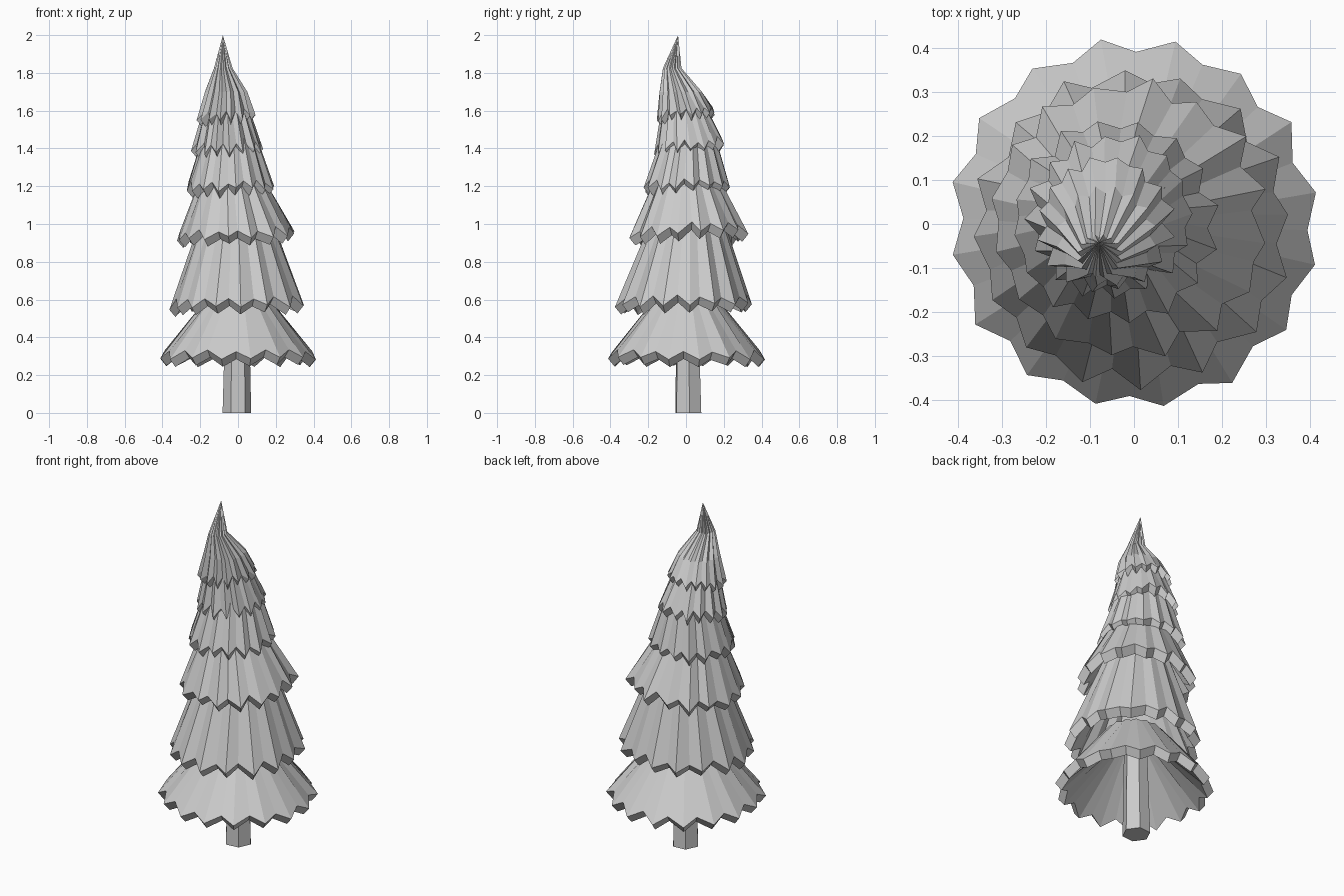
import bpy
import math
import random

random.seed(4)
cube = bpy.data.objects.get("Cube")
if cube:
    bpy.data.objects.remove(cube)

grey = bpy.data.materials.new("plain grey")
grey.use_nodes = True
COLOUR = (0.6, 0.6, 0.6, 1)
grey.diffuse_color = COLOUR
grey.node_tree.nodes["Principled BSDF"].inputs["Base Color"].default_value = COLOUR

TIPS = 16


def ring(centre, radius, count, phase, pleat=0.0, drop=0.0, tilt=(0, 0), jitter=None):
    """Closed ring alternating between outer tips and inner valleys."""
    cx, cy, cz = centre
    points = []
    for i in range(count):
        a = math.radians(phase) + math.tau * i / count
        side = 1 if i % 2 == 0 else -1
        dr, dz, da = jitter[i] if jitter else (0, 0, 0)
        r = radius + side * pleat + dr
        x, y = r * math.cos(a + da), r * math.sin(a + da)
        z = cz - side * drop + dz + tilt[0] * x + tilt[1] * y
        points.append((cx + x, cy + y, z))
    return points


def loft(name, rings, tip=None):
    """Join rings of equal size in order and close both ends."""
    n = len(rings[0])
    verts = [p for r in rings for p in r]
    faces = []
    for k in range(len(rings) - 1):
        for i in range(n):
            j = (i + 1) % n
            faces.append((k * n + i, k * n + j, (k + 1) * n + j, (k + 1) * n + i))
    faces.append(tuple(reversed(range(n))))
    last = (len(rings) - 1) * n
    if tip:
        verts.append(tip)
        faces += [(last + i, last + (i + 1) % n, len(verts) - 1) for i in range(n)]
    else:
        faces.append(tuple(range(last, last + n)))
    mesh = bpy.data.meshes.new(name)
    mesh.from_pydata(verts, [], faces)
    mesh.materials.append(grey)
    obj = bpy.data.objects.new(name, mesh)
    bpy.context.collection.objects.link(obj)


def branch_tier(name, rim, radius, upper, phase, tilt, rough, tip=None):
    """Hollow pleated skirt with a thick zigzag rim.
    upper: (centre, radius, pleat) rings from the rim upwards."""
    n = TIPS * 2
    jitter = [(random.uniform(-rough, rough) * 0.7, random.uniform(-rough, rough),
               random.uniform(-rough, rough) * 2) for _ in range(n)]
    pleat = 0.008 + radius * 0.02
    low = (rim[0], rim[1], rim[2] - 0.04)
    (ux, uy, uz), ur, up = upper[0]
    rings = [
        ring((ux, uy, uz - 0.07), ur * 0.65, n, phase, up),
        ring(low, radius - 0.033, n, phase, pleat, 0.02, tilt, jitter),
        ring(rim, radius, n, phase, pleat, 0.02, tilt, jitter),
    ]
    rings += [ring(c, r, n, phase, p) for c, r, p in upper]
    loft(name, rings, tip)


# Trunk
loft("trunk", [ring((-0.006, 0.012, 0), 0.076, 6, 5),
               ring((-0.004, 0.008, 0.5), 0.064, 6, 5)])

# Branch tiers, lowest first, leaning towards the right as they rise
branch_tier("tier_1", (0, 0, 0.308), 0.405,
            [((0, 0, 0.63), 0.14, 0.008)], 10, (0, 0), 0.007)
branch_tier("tier_2", (-0.003, -0.008, 0.587), 0.346,
            [((-0.01, 0.01, 1.05), 0.175, 0.006)], 4, (0.03, 0.03), 0.012)
branch_tier("tier_3", (-0.01, 0.012, 0.957), 0.302,
            [((-0.035, 0.005, 1.27), 0.15, 0.008)], 14, (0.07, 0.04), 0.016)
branch_tier("tier_4", (-0.045, 0.004, 1.207), 0.222,
            [((-0.045, 0.015, 1.5), 0.125, 0.007)], 8, (0.02, 0.02), 0.012)
branch_tier("tier_5", (-0.053, 0.018, 1.415), 0.176,
            [((-0.062, -0.012, 1.63), 0.108, 0.007)], 3, (0.02, 0.1), 0.012)

# Pointed crown with a narrow neck
branch_tier("crown", (-0.065, 0.0, 1.585), 0.146,
            [((-0.063, -0.028, 1.7), 0.106, 0.008),
             ((-0.078, -0.073, 1.825), 0.046, 0.004)],
            12, (0.06, 0.1), 0.01, tip=(-0.08, -0.042, 2.0))
